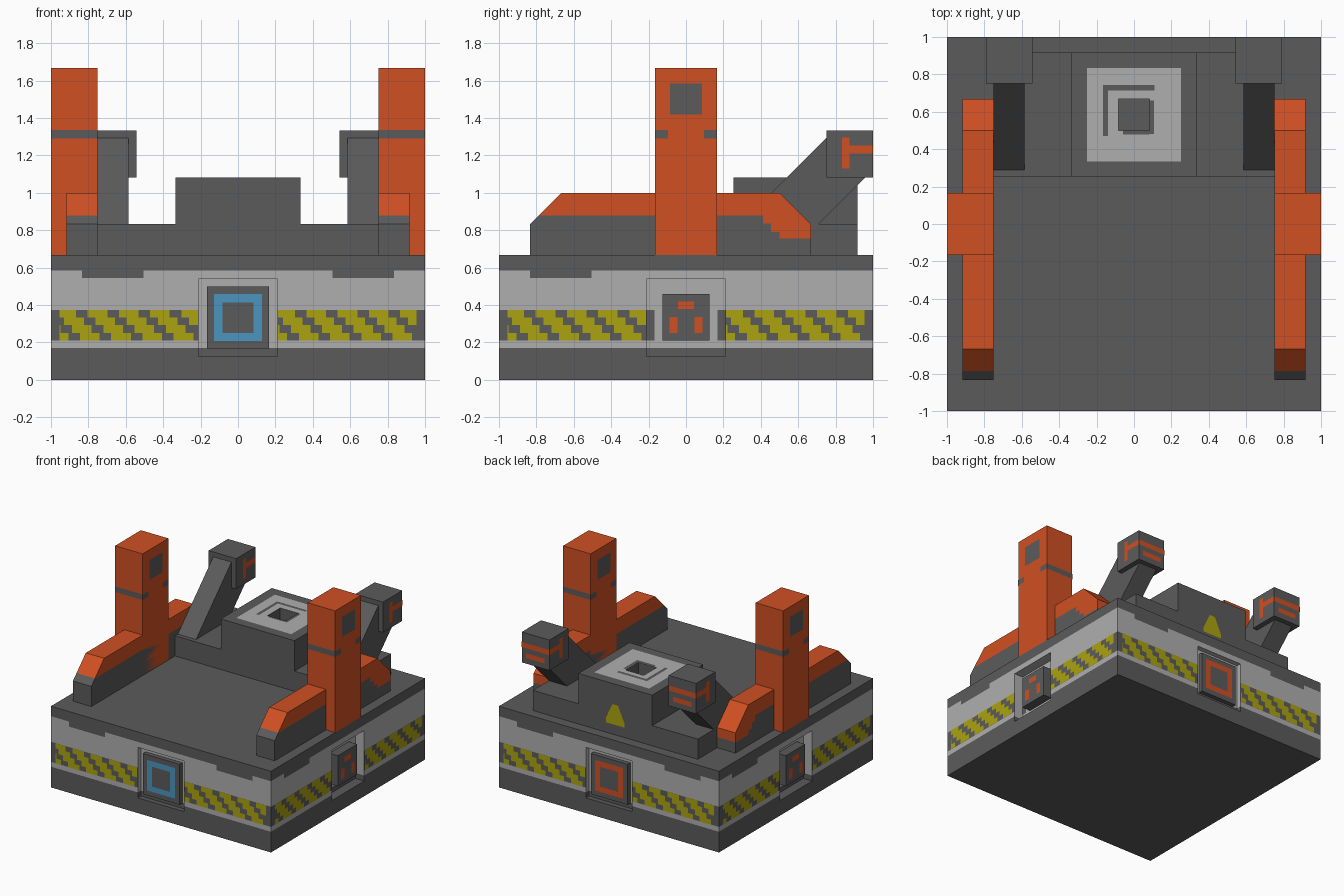
import bpy, bmesh
from mathutils import Vector

if "Cube" in bpy.data.objects:
    bpy.data.objects.remove(bpy.data.objects["Cube"])

# ---- palette ----
COLOURS = [("dark grey", (0.105, 0.105, 0.105)), ("light grey", (0.43, 0.43, 0.43)),
           ("orange", (0.63, 0.08, 0.017)), ("yellow", (0.41, 0.37, 0.005)),
           ("blue", (0.07, 0.30, 0.52))]
DARK, LIGHT, ORANGE, YELLOW, BLUE = range(5)
MATS = []
for n, c in COLOURS:
    m = bpy.data.materials.new(n)
    m.diffuse_color = (*c, 1)
    m.use_nodes = True
    m.node_tree.nodes["Principled BSDF"].inputs["Base Color"].default_value = m.diffuse_color
    MATS.append(m)


def finish(name, bm, rule):
    """Colour faces by a rule (or one index) and make the object."""
    for f in bm.faces:
        f.material_index = rule(f.calc_center_median()) if callable(rule) else rule
    me = bpy.data.meshes.new(name)
    bm.to_mesh(me)
    bm.free()
    for m in MATS:
        me.materials.append(m)
    ob = bpy.data.objects.new(name, me)
    bpy.context.collection.objects.link(ob)
    return ob


def prism(profile, x0, x1, cuts=()):
    """Extrude a y,z profile along x, then slice it with axis planes."""
    bm = bmesh.new()
    f = bm.faces.new([bm.verts.new((x0, y, z)) for y, z in profile])
    r = bmesh.ops.extrude_face_region(bm, geom=[f], use_keep_orig=True)
    vs = [v for v in r["geom"] if isinstance(v, bmesh.types.BMVert)]
    bmesh.ops.translate(bm, verts=vs, vec=(x1 - x0, 0, 0))
    bmesh.ops.recalc_face_normals(bm, faces=bm.faces[:])
    for axis, val in cuts:
        p, n = Vector((0, 0, 0)), Vector((0, 0, 0))
        p[axis], n[axis] = val, 1
        bmesh.ops.bisect_plane(bm, geom=bm.verts[:] + bm.edges[:] + bm.faces[:],
                               plane_co=p, plane_no=n)
    return bm


def rect(y0, y1, z0, z1):
    return [(y0, z0), (y1, z0), (y1, z1), (y0, z1)]


def sink(bm, test, vec):
    """Push the faces that pass the test inwards as a recess."""
    bm.normal_update()
    faces = [f for f in bm.faces if test(f.calc_center_median())]
    r = bmesh.ops.extrude_face_region(bm, geom=faces)
    vs = [v for v in r["geom"] if isinstance(v, bmesh.types.BMVert)]
    bmesh.ops.translate(bm, verts=vs, vec=vec)
    old = [f for f in faces if f.is_valid]
    if old:
        bmesh.ops.delete(bm, geom=old, context='FACES_ONLY')
    bmesh.ops.recalc_face_normals(bm, faces=bm.faces[:])


def turn(k, u, off, z):
    """Side k: 0 front, 1 right, 2 back, 3 left; u runs to the viewer's right."""
    return [(u, -off, z), (off, u, z), (-u, off, z), (-off, -u, z)][k]


def paint(name, mat, k, off, rects):
    """Thin painted patches on side k; each is u0, u1, z0, z1."""
    bm = bmesh.new()
    for u0, u1, z0, z1 in rects:
        bm.faces.new([bm.verts.new(turn(k, u, off + 0.003, z))
                      for u, z in ((u0, z0), (u1, z0), (u1, z1), (u0, z1))])
    finish(name, bm, mat)


# ---- base with a recess in every side ----
cuts = [(a, v) for a in (0, 1) for v in (-0.21, 0.21)]
cuts += [(2, z) for z in (0.125, 0.17, 0.21, 0.375, 0.54, 0.585)]
base = prism(rect(-1, 1, 0, 0.667), -1, 1, cuts)
for k in range(4):
    n = Vector(turn(k, 0, 1, 0))
    side = Vector((-n.y, n.x, 0))
    depth = 0.08 if k % 2 else 0.04
    sink(base, lambda c: c.dot(n) > 0.99 and abs(c.dot(side)) < 0.2 and 0.125 < c.z < 0.54,
         -n * depth)


def base_colour(c):
    if c.z > 0.585 or c.z < 0.17:
        return DARK
    in_window = min(abs(c.x), abs(c.y)) < 0.22
    return DARK if 0.21 < c.z < 0.375 and not in_window else LIGHT


finish("base", base, base_colour)

# ---- hazard stripes, trim tabs and side panels ----
for k in range(4):
    stripes = []
    for lo, hi in ((-0.955, -0.215), (0.215, 0.955)):
        for row in range(4):
            z = 0.21 + row * 0.04125
            for i in range(-1, 6):
                a = lo + i * 0.167 + 0.11 - row * 0.042
                u0, u1 = max(lo, a), min(hi, a + 0.105)
                if u1 - u0 > 0.005:
                    stripes.append((u0, u1, z, z + 0.04125))
    paint("hazard_stripes", YELLOW, k, 1, stripes)
    tabs = [(-0.835, -0.505, 0.545, 0.59)]
    if k % 2 == 0:
        tabs.append((0.505, 0.835, 0.545, 0.59))
    paint("trim_tabs", DARK, k, 1, tabs)

    w, z0, z1 = (0.125, 0.21, 0.46) if k % 2 else (0.167, 0.167, 0.5)
    a, b = turn(k, -w, 0.9, z0), turn(k, w, 0.996, z1)
    finish("side_panel", prism(rect(*sorted((a[1], b[1])), z0, z1), *sorted((a[0], b[0]))), DARK)
    if k % 2:
        paint("panel_marks", ORANGE, k, 0.996, [(-0.042, 0.042, 0.378, 0.42),
              (-0.087, -0.045, 0.25, 0.335), (0.045, 0.087, 0.25, 0.335)])
        paint("recess_edges", DARK, k, 0.92, [(-0.21, -0.168, 0.21, 0.375), (0.168, 0.21, 0.21, 0.375)])
    else:
        paint("panel_ring", ORANGE if k == 2 else BLUE, k, 0.996,
              [(-0.128, 0.128, 0.415, 0.46), (-0.128, 0.128, 0.208, 0.252),
               (-0.128, -0.082, 0.252, 0.415), (0.082, 0.128, 0.252, 0.415)])

# ---- rear housing: low block and raised centre with a square well ----
finish("rear_block", prism(rect(0.255, 0.917, 0.667, 0.833), -0.75, 0.75), DARK)
cuts = [(0, v) for v in (-0.25, -0.083, 0.083, 0.25)] + [(1, v) for v in (0.335, 0.5, 0.667, 0.835)]
top = prism(rect(0.255, 0.917, 0.833, 1.083), -0.335, 0.335, cuts)
sink(top, lambda c: c.z > 1.08 and abs(c.x) < 0.08 and 0.5 < c.y < 0.667, (0, 0, -0.12))
finish("rear_housing", top, lambda c: LIGHT if c.z > 1.08 and abs(c.x) < 0.25
       and 0.335 < c.y < 0.835 else DARK)
bm = bmesh.new()
for x0, x1, y0, y1 in ((-0.165, 0.11, 0.715, 0.742), (-0.165, -0.138, 0.47, 0.715),
                       (0.083, 0.108, 0.48, 0.66), (-0.06, 0.083, 0.478, 0.5)):
    bm.faces.new([bm.verts.new((x, y, 1.086)) for x, y in ((x0, y0), (x1, y0), (x1, y1), (x0, y1))])
finish("well_outline", bm, DARK)
bm = bmesh.new()
bm.faces.new([bm.verts.new(turn(2, u, 0.92, z)) for u, z in
              ((-0.085, 0.75), (0.085, 0.75), (0.085, 0.785), (0.025, 0.915), (-0.025, 0.915), (-0.085, 0.785))])
finish("warning_triangle", bm, YELLOW)

# ---- paired parts ----
ARM = [(-0.833, 0.667), (-0.833, 0.833), (-0.667, 1.0), (0.5, 1.0), (0.667, 0.833), (0.667, 0.667)]
STEPS = [(-9, 0.88), (0.412, 0.835), (0.455, 0.79), (0.5, 0.755)]
STRUT = [(0.29, 0.833), (0.71, 0.833), (0.97, 1.093), (0.96, 1.2), (0.8, 1.3), (0.75, 1.293)]
for s, label in ((1, "right"), (-1, "left")):
    def span(a, b):
        return sorted((s * a, s * b))

    # pillar with dark bands and square spots
    finish(label + "_pillar", prism(rect(-0.167, 0.167, 0.667, 1.667), *span(0.75, 1)), ORANGE)
    spots = [(-0.085, 0.085, 1.42, 1.585), (-0.167, -0.095, 1.29, 1.335), (0.095, 0.167, 1.29, 1.335)]
    outer, inner = (1, 3) if s > 0 else (3, 1)
    paint(label + "_pillar_marks", DARK, outer, 1, spots)
    paint(label + "_pillar_marks", DARK, inner, -0.75, spots)
    for k in (0, 2):
        lo, hi = span(0.75, 1) if k == 0 else sorted((-s * 0.75, -s))
        paint(label + "_pillar_band", DARK, k, 0.167, [(lo, hi, 1.29, 1.335)])

    # side rail with stepped orange paint
    cuts = [(2, z) for _, z in STEPS] + [(1, y) for y, _ in STEPS[1:]]
    finish(label + "_rail", prism(ARM, *span(0.75, 0.917), cuts),
           lambda c: ORANGE if any(c.y > y and c.z > z for y, z in STEPS) else DARK)

    # leaning strut and its head
    finish(label + "_strut", prism(STRUT, *span(0.585, 0.75)), DARK)
    finish(label + "_strut_head", prism(rect(0.75, 1.0, 1.083, 1.333), *span(0.542, 0.792)), DARK)
    for k, off in ((outer, 0.792), (inner, -0.542)):
        d = 1 if k == 1 else -1
        marks = [(*sorted((d * a, d * b)), z0, z1) for a, b, z0, z1 in
                 ((0.833, 0.873, 1.13, 1.295), (0.873, 1.0, 1.21, 1.252))]
        paint(label + "_head_marks", ORANGE, k, off, marks)
    c = -s * 0.667
    paint(label + "_head_back_marks", ORANGE, 2, 1.0,
          [(c - 0.125, c + 0.125, 1.21, 1.252), (c - 0.085, c + 0.085, 1.13, 1.17)])
